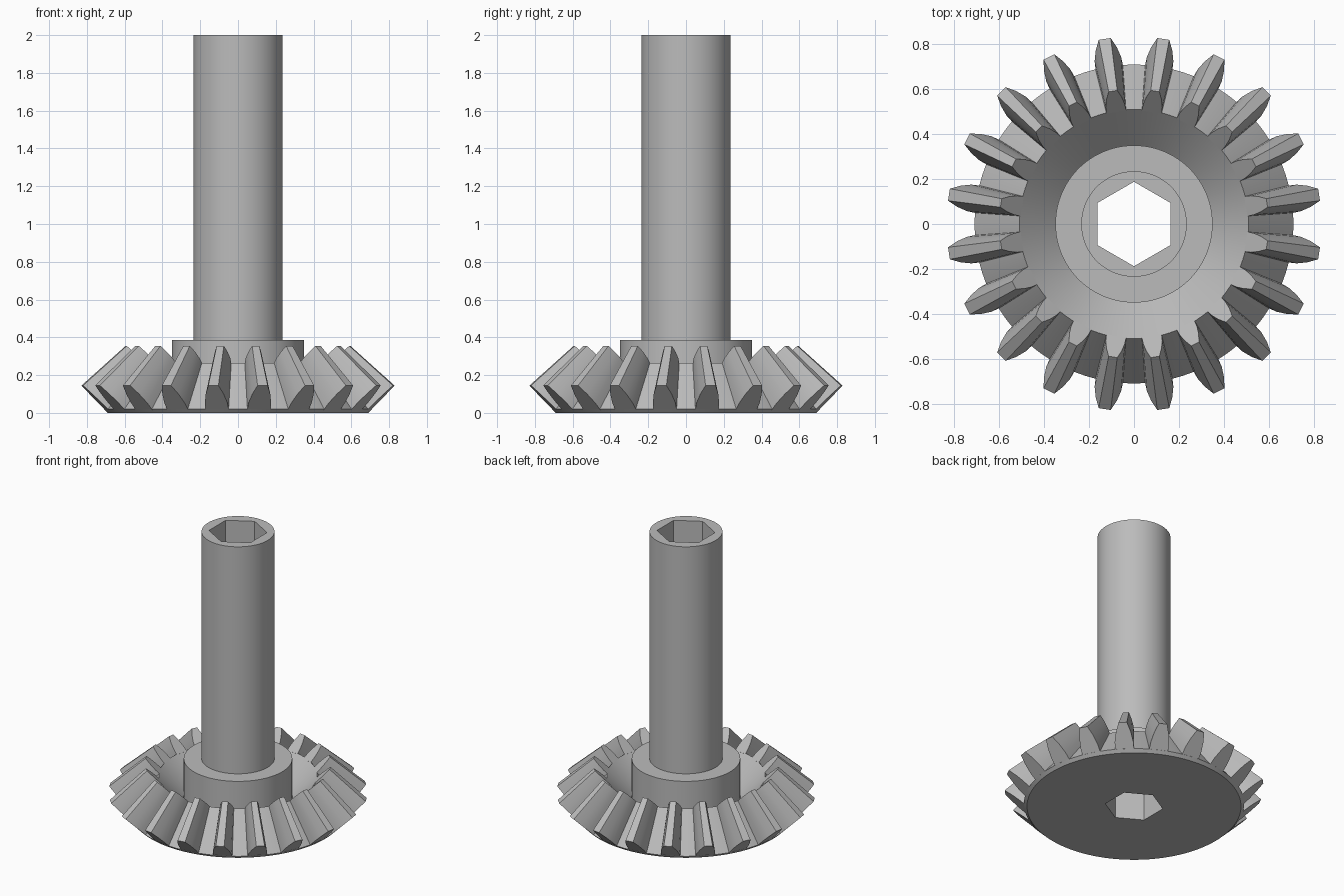
import bpy, bmesh
from math import cos, sin, pi, radians

if "Cube" in bpy.data.objects:
    bpy.data.objects.remove(bpy.data.objects["Cube"])

TEETH = 20
APEX_Z = 0.889      # all tooth lines meet here on the axis
INNER = 0.718       # size of the inner tooth end relative to the outer end

steel = bpy.data.materials.new("plain grey")
steel.use_nodes = True
grey = (0.5, 0.5, 0.5, 1)
steel.diffuse_color = grey
steel.node_tree.nodes["Principled BSDF"].inputs["Base Color"].default_value = grey


def finish(name, bm):
    bmesh.ops.recalc_face_normals(bm, faces=bm.faces)
    mesh = bpy.data.meshes.new(name)
    bm.to_mesh(mesh)
    bm.free()
    mesh.materials.append(steel)
    obj = bpy.data.objects.new(name, mesh)
    bpy.context.collection.objects.link(obj)
    return obj


def smooth(obj):
    bpy.ops.object.select_all(action='DESELECT')
    obj.select_set(True)
    bpy.context.view_layer.objects.active = obj
    bpy.ops.object.shade_smooth_by_angle(angle=radians(28))


def turned(name, profile, sides):
    """Closed solid of revolution with flat end caps."""
    bm = bmesh.new()
    rings = [[bm.verts.new((r * cos(2 * pi * i / sides), r * sin(2 * pi * i / sides), z))
              for i in range(sides)] for r, z in profile]
    for a, b in zip(rings, rings[1:]):
        for i in range(sides):
            j = (i + 1) % sides
            bm.faces.new((a[i], a[j], b[j], b[i]))
    bm.faces.new(rings[0][::-1])
    bm.faces.new(rings[-1])
    return finish(name, bm)


# Wheel, dished face, hub and shaft turned as one piece
body = turned("wheel_and_shaft", [
    (0.69, 0), (0.71, 0.02), (0.51, 0.265), (0.35, 0.105),
    (0.35, 0.385), (0.235, 0.385), (0.235, 2)], 120)

# Hexagonal bore with corners on the y axis
cutter = turned("bore_cutter", [(0.188, -0.2), (0.188, 2.2)], 6)
cutter.rotation_euler.z = radians(30)
cutter.hide_render = True
bore = body.modifiers.new("bore", 'BOOLEAN')
bore.operation = 'DIFFERENCE'
bore.solver = 'EXACT'
bore.object = cutter
bpy.context.view_layer.objects.active = body
bpy.ops.object.modifier_apply(modifier="bore")
bpy.data.objects.remove(cutter)
smooth(body)

# Tapered teeth: (height along the back cone, half width) at the outer end
flank = [(-0.005, 0.062), (0.035, 0.060), (0.08, 0.048), (0.125, 0.027)]
outline = [(h, w) for h, w in flank] + [(h, -w) for h, w in reversed(flank)]

bm = bmesh.new()
for k in range(TEETH):
    middle = 2 * pi * (k + 0.5) / TEETH
    ends = []
    for scale in (1, INNER):
        ring = []
        for h, w in outline:
            r, z = 0.71 + h, 0.02 + h
            a = middle + w / r
            ring.append(bm.verts.new((scale * r * cos(a), scale * r * sin(a),
                                      APEX_Z + scale * (z - APEX_Z))))
        ends.append(ring)
    outer, inner = ends
    n = len(outline)
    for i in range(n):
        j = (i + 1) % n
        bm.faces.new((outer[i], outer[j], inner[j], inner[i]))
    bm.faces.new(outer)
    bm.faces.new(inner[::-1])
smooth(finish("gear_teeth", bm))
